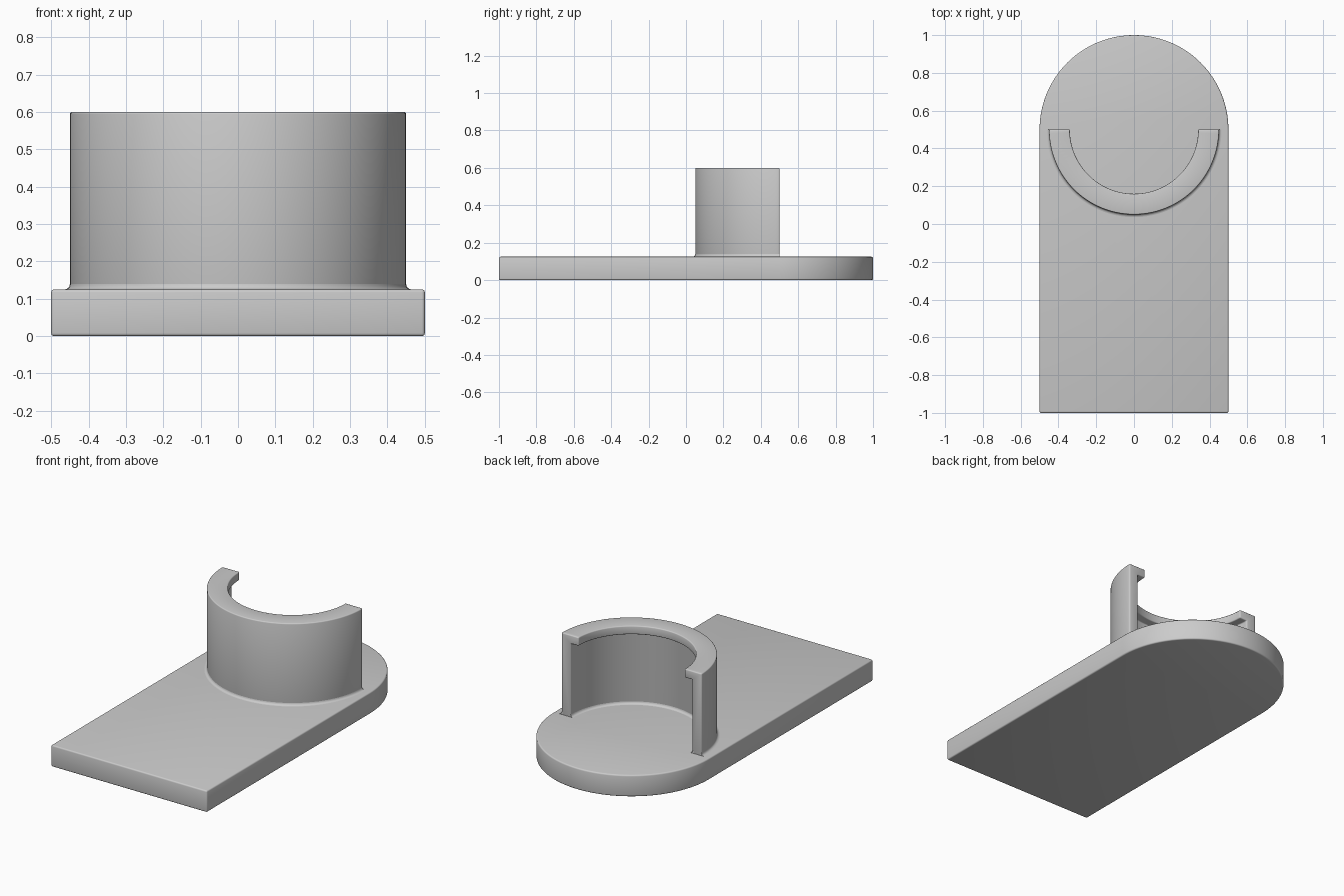
import bpy, bmesh
from math import sin, cos, pi, radians
from mathutils import Vector

cube = bpy.data.objects.get("Cube")
if cube:
    bpy.data.objects.remove(cube, do_unlink=True)

grey = bpy.data.materials.new("plain grey")
grey.use_nodes = True
colour = (0.6, 0.6, 0.6, 1)
grey.diffuse_color = colour
grey.node_tree.nodes["Principled BSDF"].inputs["Base Color"].default_value = colour

BASE_TOP = 0.125
CENTRE_Y = 0.5
OUTER, INNER, LIP = 0.45, 0.39, 0.34
STEPS = 64


def finish(name, bm, bevel=0.0):
    """Turn a bmesh into a shaded object with optional rounded edges."""
    bmesh.ops.recalc_face_normals(bm, faces=bm.faces)
    mesh = bpy.data.meshes.new(name)
    bm.to_mesh(mesh)
    bm.free()
    mesh.materials.append(grey)
    obj = bpy.data.objects.new(name, mesh)
    bpy.context.collection.objects.link(obj)
    bpy.ops.object.select_all(action="DESELECT")
    obj.select_set(True)
    bpy.context.view_layer.objects.active = obj
    if bevel:
        mod = obj.modifiers.new("rounded edges", "BEVEL")
        mod.width = bevel
        mod.segments = 3
        mod.limit_method = "ANGLE"
        mod.angle_limit = radians(50)
        bpy.ops.object.modifier_apply(modifier=mod.name)
    bpy.ops.object.shade_smooth_by_angle(angle=radians(35))
    return obj


def half_turn(name, profile, bevel=0.0):
    """Sweep a closed (radius, z) profile round the front half of the ring."""
    bm = bmesh.new()
    rings = []
    for i in range(STEPS + 1):
        a = pi + pi * i / STEPS
        rings.append([bm.verts.new((r * cos(a), CENTRE_Y + r * sin(a), z))
                      for r, z in profile])
    n = len(profile)
    for a, b in zip(rings, rings[1:]):
        for j in range(n):
            k = (j + 1) % n
            bm.faces.new((a[j], a[k], b[k], b[j]))
    bm.faces.new(rings[0])
    bm.faces.new(rings[-1])
    return finish(name, bm, bevel)


# Base plate: square front, round back
bm = bmesh.new()
outline = [(-0.5, -1), (0.5, -1)]
outline += [(0.5 * cos(pi * i / STEPS), CENTRE_Y + 0.5 * sin(pi * i / STEPS))
            for i in range(STEPS + 1)]
face = bm.faces.new([bm.verts.new((x, y, 0)) for x, y in outline])
top = bmesh.ops.extrude_face_region(bm, geom=[face])
bmesh.ops.translate(bm, vec=Vector((0, 0, BASE_TOP)),
                    verts=[v for v in top["geom"] if isinstance(v, bmesh.types.BMVert)])
finish("base_plate", bm, 0.008)

# Half-round wall with an inward lip along its top
half_turn("curved_wall", [(OUTER, 0.1), (OUTER, 0.6), (LIP, 0.6), (LIP, 0.55),
                          (INNER, 0.55), (INNER, 0.1)], 0.006)

# Small fillets where the wall meets the base
F = 0.014
for name, radius, side in (("outer_fillet", OUTER, 1), ("inner_fillet", INNER, -1)):
    arc = [(radius + side * F * (1 - cos(t * pi / 8)), BASE_TOP + F * (1 - sin(t * pi / 8)))
           for t in range(5)]
    half_turn(name, arc + [(radius - side * 0.01, BASE_TOP), (radius - side * 0.01, BASE_TOP + F)])
